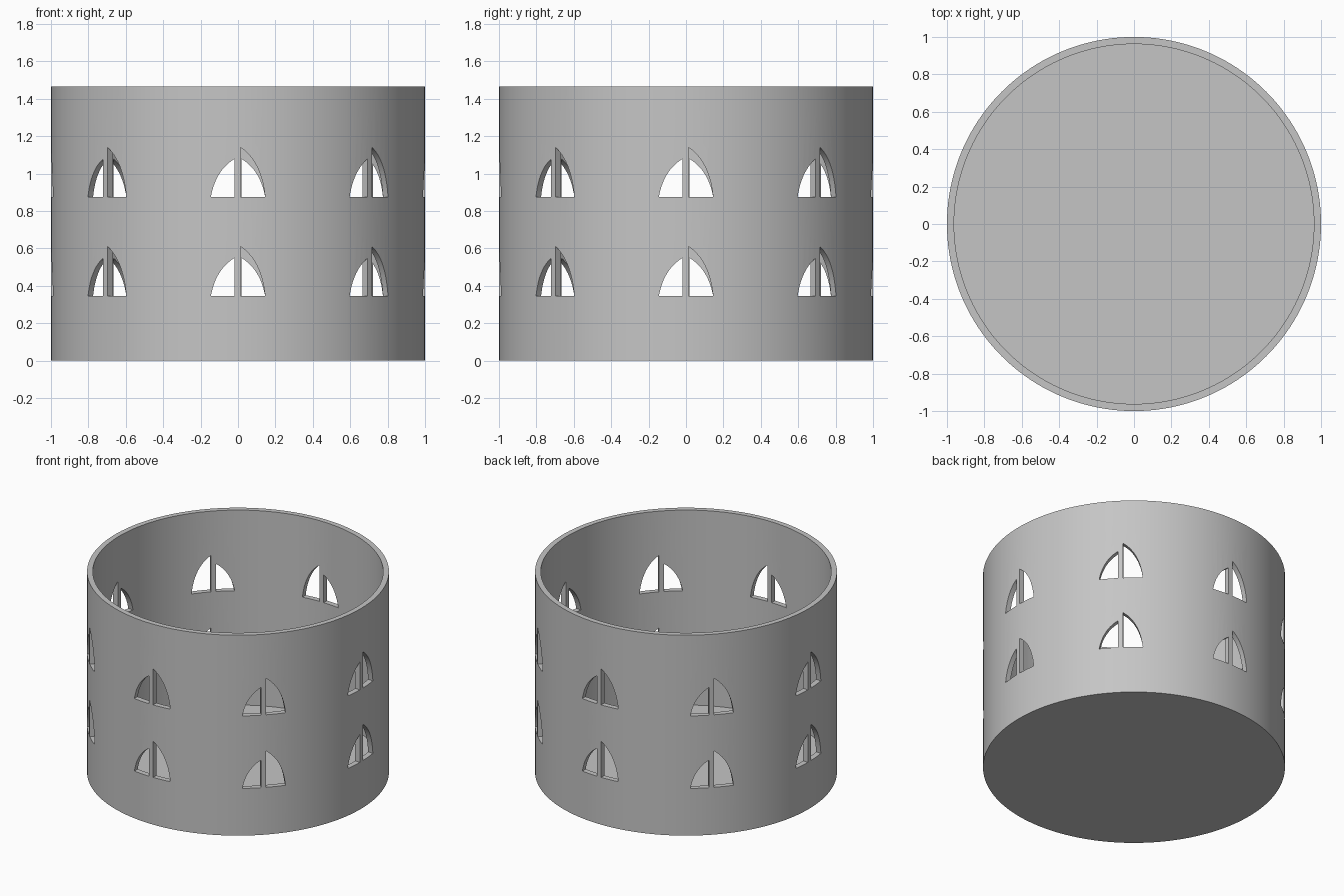
import bpy, bmesh
from math import radians
from mathutils import Matrix, Vector

if "Cube" in bpy.data.objects:
    bpy.data.objects.remove(bpy.data.objects["Cube"], do_unlink=True)

HEIGHT, OUTER, INNER, FLOOR = 1.465, 1.0, 0.962, 0.04
SIDES = 160
SAIL_BASES = (0.345, 0.875)

grey = bpy.data.materials.new("plain grey")
grey.use_nodes = True
colour = (0.56, 0.56, 0.56, 1)
grey.diffuse_color = colour
grey.node_tree.nodes["Principled BSDF"].inputs["Base Color"].default_value = colour


def make_object(name, bm):
    bmesh.ops.recalc_face_normals(bm, faces=bm.faces)
    mesh = bpy.data.meshes.new(name)
    bm.to_mesh(mesh)
    bm.free()
    mesh.materials.append(grey)
    obj = bpy.data.objects.new(name, mesh)
    bpy.context.collection.objects.link(obj)
    return obj


def curved_edge(start, control, end, steps=14):
    """Points along a quadratic curve."""
    a, b, c = Vector(start), Vector(control), Vector(end)
    ts = [i / steps for i in range(steps + 1)]
    return [a * (1 - t) ** 2 + b * 2 * t * (1 - t) + c * t * t for t in ts]


def add_prism(bm, outline, matrix):
    """Straight prism through the front wall, then placed by the matrix."""
    near = [bm.verts.new(matrix @ Vector((p.x, -1.1, p.y))) for p in outline]
    far = [bm.verts.new(matrix @ Vector((p.x, -0.8, p.y))) for p in outline]
    bm.faces.new(near)
    bm.faces.new(far[::-1])
    for i in range(len(near)):
        j = (i + 1) % len(near)
        bm.faces.new((near[i], far[i], far[j], near[j]))


# Cup: outer wall, rim, inner wall, floor
bm = bmesh.new()
rings = []
for radius, z in ((OUTER, 0), (OUTER, HEIGHT), (INNER, HEIGHT), (INNER, FLOOR)):
    ring = bmesh.ops.create_circle(bm, segments=SIDES, radius=radius,
                                   matrix=Matrix.Translation((0, 0, z)))["verts"]
    rings.append(ring)
for low, high in zip(rings, rings[1:]):
    for i in range(SIDES):
        j = (i + 1) % SIDES
        bm.faces.new((low[i], low[j], high[j], high[i]))
bm.faces.new(rings[0])
bm.faces.new(rings[-1])
cup = make_object("round_holder", bm)

# Sail-shaped openings: a small and a tall sail either side of a mast
small_sail = curved_edge((-0.145, 0), (-0.12, 0.14), (-0.02, 0.203)) + [Vector((-0.02, 0))]
tall_sail = curved_edge((0.145, 0), (0.125, 0.19), (0.013, 0.265)) + [Vector((0.013, 0))]
bm = bmesh.new()
for base in SAIL_BASES:
    for k in range(8):
        place = Matrix.Rotation(radians(45 * k), 4, "Z") @ Matrix.Translation((0, 0, base))
        for sail in (small_sail, tall_sail):
            add_prism(bm, sail, place)
cutter = make_object("sail_cutter", bm)
cutter.hide_render = True

# Cut the openings and drop the cutter
cut = cup.modifiers.new("sail openings", "BOOLEAN")
cut.operation = "DIFFERENCE"
cut.solver = "EXACT"
cut.object = cutter
bpy.ops.object.select_all(action="DESELECT")
cup.select_set(True)
bpy.context.view_layer.objects.active = cup
bpy.ops.object.modifier_apply(modifier=cut.name)
bpy.data.objects.remove(cutter, do_unlink=True)

bpy.ops.object.shade_smooth_by_angle(angle=radians(20))
